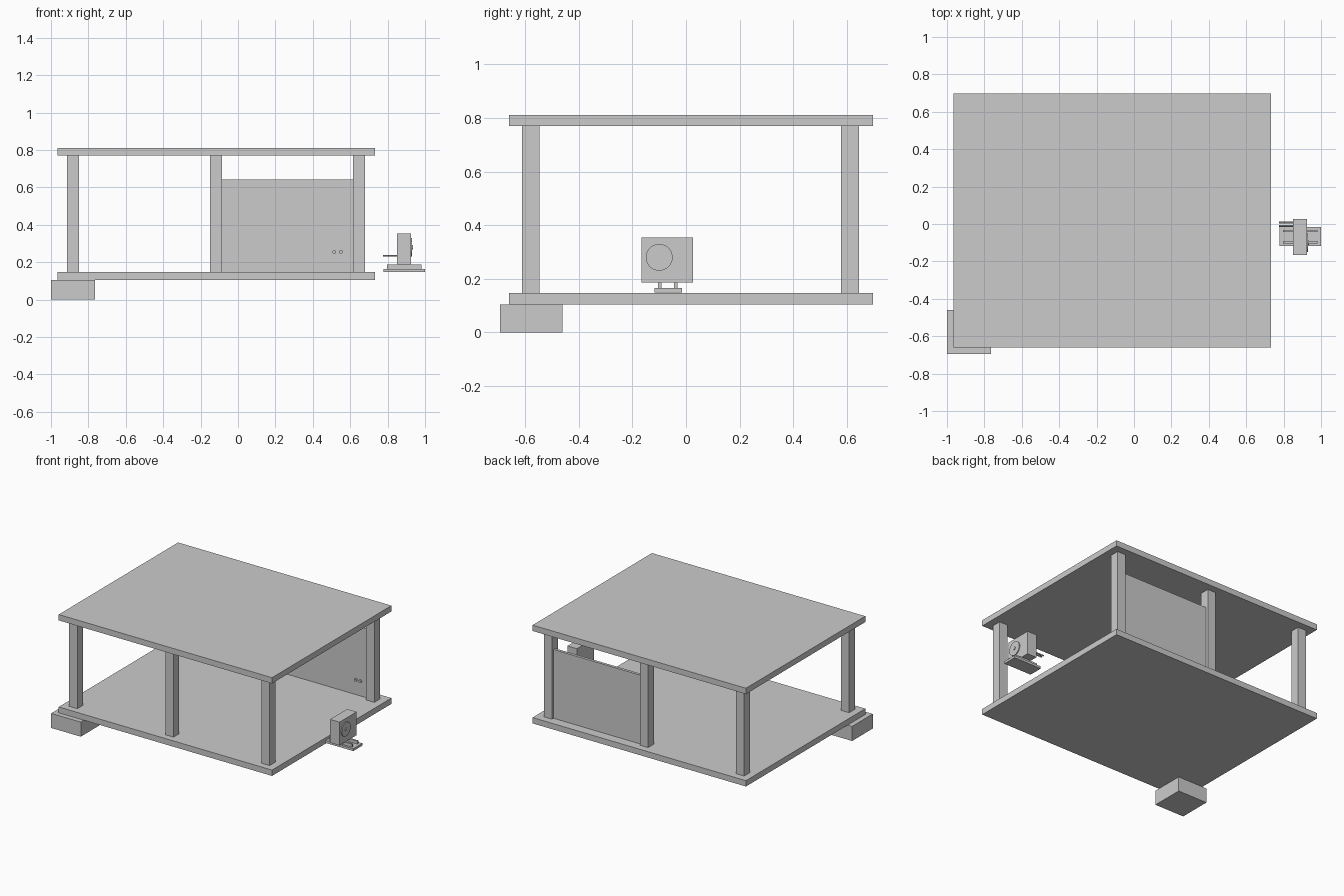
import bpy, bmesh, math
from mathutils import Matrix

if "Cube" in bpy.data.objects:
    bpy.data.objects.remove(bpy.data.objects["Cube"])

grey = bpy.data.materials.new("plain grey")
grey.diffuse_color = (0.6, 0.6, 0.6, 1)
grey.use_nodes = True
grey.node_tree.nodes["Principled BSDF"].inputs["Base Color"].default_value = grey.diffuse_color


def finish(bm, name):
    mesh = bpy.data.meshes.new(name)
    bm.to_mesh(mesh)
    bm.free()
    mesh.materials.append(grey)
    ob = bpy.data.objects.new(name, mesh)
    bpy.context.collection.objects.link(ob)
    return ob


def box(name, x, y, z):
    """Box from (min, max) pairs on each axis."""
    bm = bmesh.new()
    size = Matrix.Diagonal((x[1] - x[0], y[1] - y[0], z[1] - z[0], 1))
    place = Matrix.Translation((sum(x) / 2, sum(y) / 2, sum(z) / 2))
    bmesh.ops.create_cube(bm, size=1, matrix=place @ size)
    return finish(bm, name)


def cylinder(name, centre, radius, length, axis, sides=32):
    bm = bmesh.new()
    turn = Matrix.Rotation(math.pi / 2, 4, {"x": "Y", "y": "X"}[axis])
    bmesh.ops.create_cone(bm, cap_ends=True, segments=sides, radius1=radius,
                          radius2=radius, depth=length,
                          matrix=Matrix.Translation(centre) @ turn)
    ob = finish(bm, name)
    bpy.context.view_layer.objects.active = ob
    ob.select_set(True)
    bpy.ops.object.shade_smooth_by_angle()
    ob.select_set(False)
    return ob


# Floor and roof slabs
for name, z in (("floor", (0.105, 0.147)), ("roof", (0.77, 0.812))):
    box(name, (-0.965, 0.733), (-0.66, 0.697), z)

# Six posts in two rows
for row, y in (("front", (-0.612, -0.547)), ("back", (0.578, 0.645))):
    for i, x in enumerate((-0.915, -0.15, 0.615)):
        box(f"{row}_post_{i + 1}", (x, x + 0.065), y, (0.147, 0.77))

# Wall panel between two back posts, with two small knobs
box("wall_panel", (-0.085, 0.615), (0.608, 0.628), (0.147, 0.642))
for i, x in enumerate((0.515, 0.55)):
    cylinder(f"panel_knob_{i + 1}", (x, 0.603, 0.255), 0.01, 0.012, "y", 16)

# Block under the front left corner
box("corner_block", (-1, -0.765), (-0.695, -0.46), (0, 0.105))

# Small machine beside the floor: base plate, rails, body
box("machine_base", (0.778, 1.0), (-0.118, -0.015), (0.148, 0.165))
for i, y in enumerate((-0.098, -0.038)):
    box(f"machine_rail_{i + 1}", (0.797, 0.98), (y - 0.006, y + 0.006), (0.165, 0.187))
box("machine_body", (0.85, 0.925), (-0.167, 0.027), (0.187, 0.355))

# Dial with a raised hub, and two rods on the other side
cylinder("dial", (0.927, -0.1, 0.28), 0.05, 0.008, "x")
cylinder("dial_hub", (0.932, -0.1, 0.28), 0.012, 0.008, "x", 16)
for i, y in enumerate((0.008, -0.01)):
    cylinder(f"machine_rod_{i + 1}", (0.814, y, 0.235), 0.005, 0.078, "x", 12)
